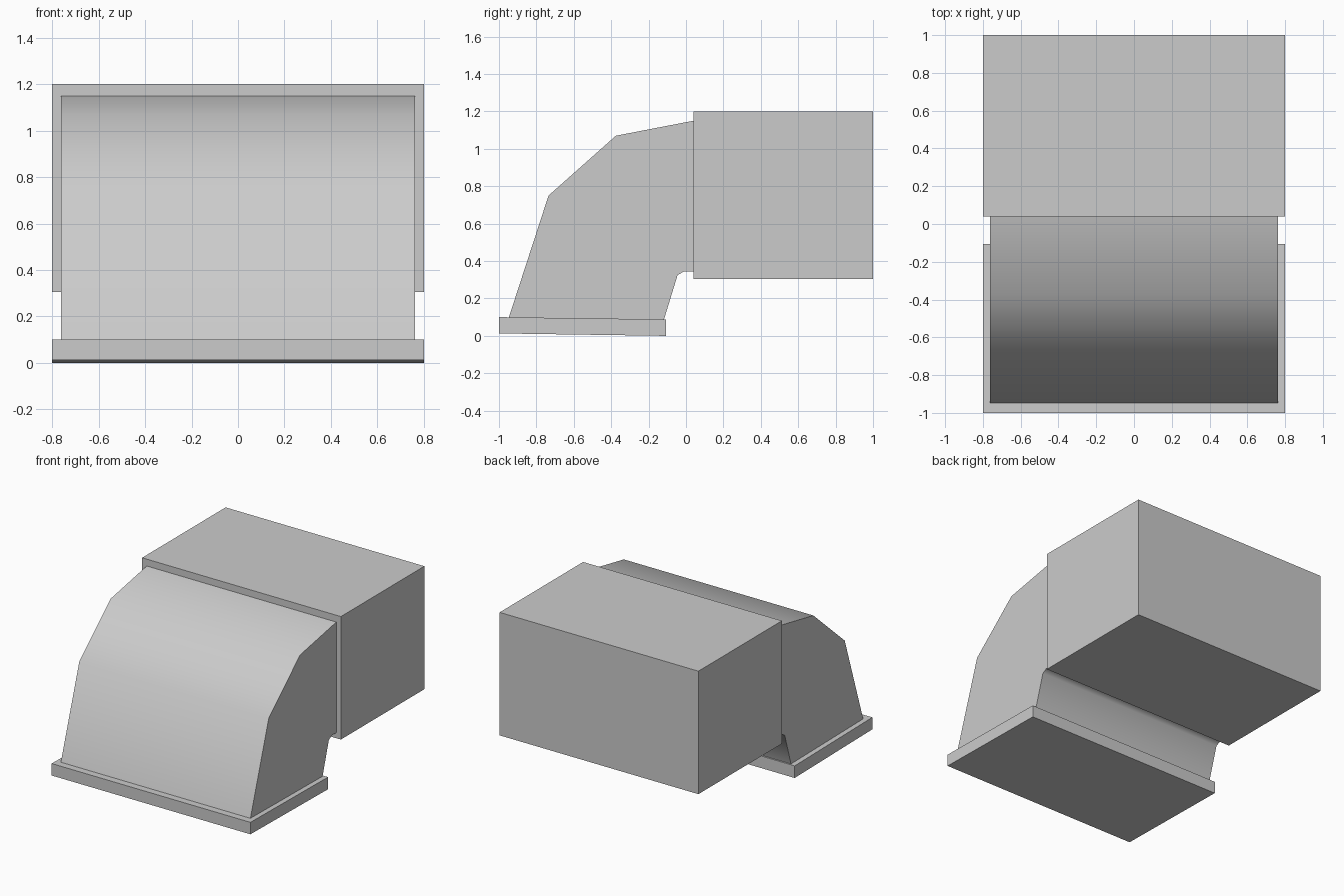
import bpy
import bmesh
import math

cube = bpy.data.objects.get("Cube")
if cube:
    bpy.data.objects.remove(cube, do_unlink=True)

metal = bpy.data.materials.new("light grey metal")
metal.use_nodes = True
grey = (0.6, 0.6, 0.6, 1)
metal.diffuse_color = grey
metal.node_tree.nodes["Principled BSDF"].inputs["Base Color"].default_value = grey


def extrude_profile(name, profile, half_width, smooth=False):
    """Sweep a (y, z) side profile across the width."""
    bm = bmesh.new()
    side = bm.faces.new([bm.verts.new((-half_width, y, z)) for y, z in profile])
    swept = bmesh.ops.extrude_face_region(bm, geom=[side])["geom"]
    bmesh.ops.translate(bm, vec=(2 * half_width, 0, 0),
                        verts=[v for v in swept if isinstance(v, bmesh.types.BMVert)])
    bmesh.ops.recalc_face_normals(bm, faces=bm.faces)
    mesh = bpy.data.meshes.new(name)
    bm.to_mesh(mesh)
    bm.free()
    mesh.materials.append(metal)
    obj = bpy.data.objects.new(name, mesh)
    bpy.context.collection.objects.link(obj)
    if smooth:
        bpy.ops.object.select_all(action="DESELECT")
        obj.select_set(True)
        bpy.context.view_layer.objects.active = obj
        bpy.ops.object.shade_smooth_by_angle(angle=math.radians(60))
    return obj


# Straight rear duct
extrude_profile("rear_duct", [(0.04, 0.305), (1, 0.305), (1, 1.2), (0.04, 1.2)], 0.8)

# Curved elbow turning down to the flange
extrude_profile("elbow", [
    (-0.95, 0.09), (-0.735, 0.75), (-0.375, 1.07), (0.04, 1.15),
    (0.04, 0.345), (-0.01, 0.345), (-0.045, 0.325), (-0.12, 0.08),
], 0.763, smooth=True)

# Slightly tilted mouth flange
extrude_profile("mouth_flange", [
    (-1, 0.013), (-0.107, 0), (-0.107, 0.088), (-1, 0.1)], 0.8)
